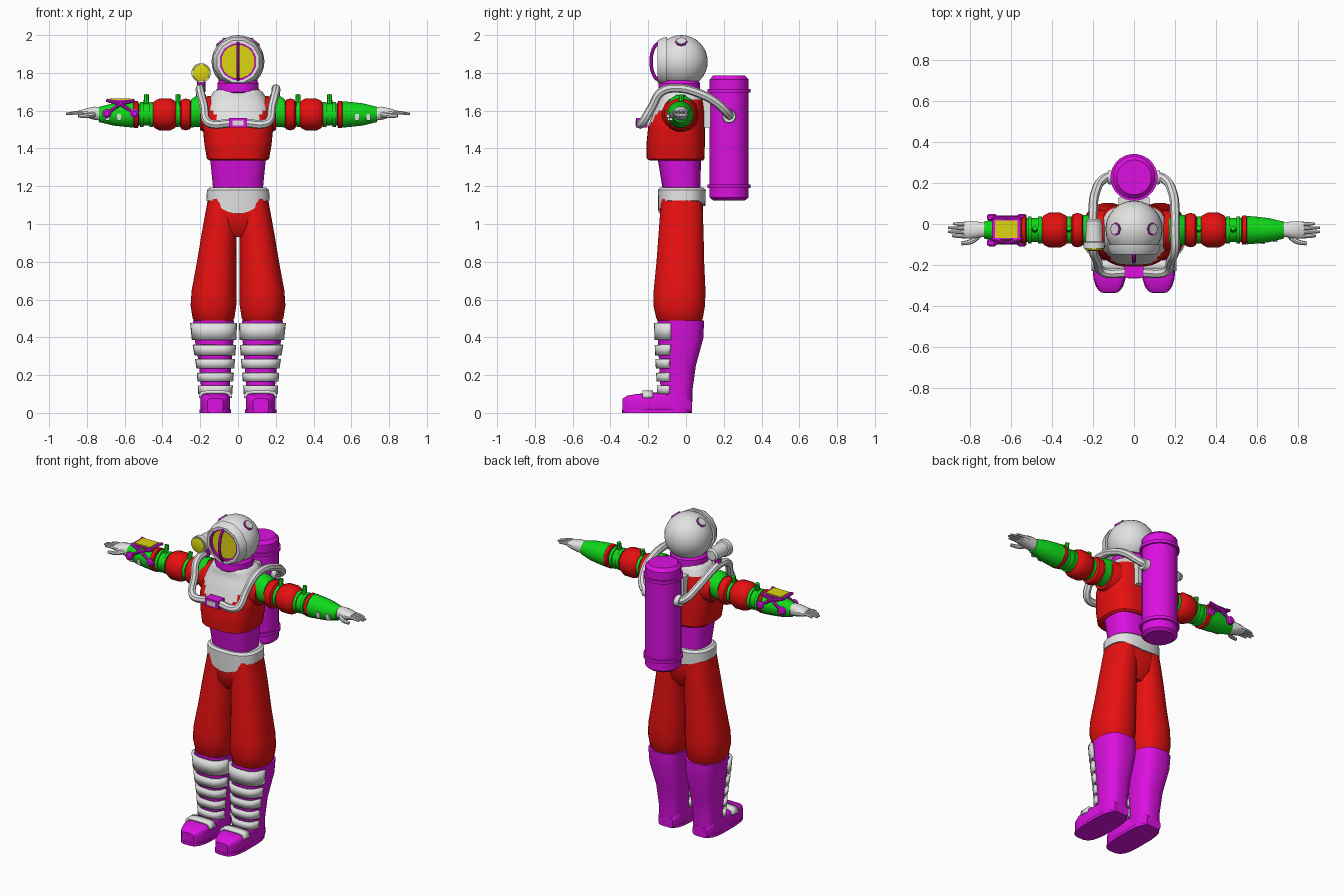
import bpy, bmesh, math
from mathutils import Vector, Matrix

old = bpy.data.objects.get("Cube")
if old:
    bpy.data.objects.remove(old, do_unlink=True)


def material(name, rgb):
    mat = bpy.data.materials.new(name)
    mat.use_nodes = True
    mat.diffuse_color = (*rgb, 1)
    mat.node_tree.nodes["Principled BSDF"].inputs["Base Color"].default_value = (*rgb, 1)
    return mat


RED = material("suit red", (0.8, 0.005, 0.005))
WHITE = material("shell white", (0.76, 0.76, 0.76))
MAGENTA = material("rubber magenta", (0.72, 0.005, 0.76))
GREEN = material("sleeve green", (0.005, 0.7, 0.01))
YELLOW = material("glass yellow", (0.72, 0.66, 0.005))


def finish(name, bm, *mats, angle=35):
    """Turn a bmesh into a named object with smooth faces and sharp edges."""
    bmesh.ops.recalc_face_normals(bm, faces=bm.faces)
    mesh = bpy.data.meshes.new(name)
    bm.to_mesh(mesh)
    bm.free()
    mesh.shade_smooth()
    mesh.set_sharp_from_angle(angle=math.radians(angle))
    for mat in mats:
        mesh.materials.append(mat)
    ob = bpy.data.objects.new(name, mesh)
    bpy.context.collection.objects.link(ob)
    return ob


def loft_mesh(axis, rings, n=20, p=2.0, steps=1, closed=False):
    """Join superellipse rings (position, centre u, centre v, radius u, radius v)."""
    full = []
    for a, b in zip(rings, rings[1:]):
        full += [[s + (t - s) * k / steps for s, t in zip(a, b)] for k in range(steps)]
    full.append(rings[-1])
    bm = bmesh.new()
    loops = []
    for pos, cu, cv, ru, rv in full:
        loop = []
        for i in range(n):
            t = math.tau * (i + 0.5) / n
            c, s = math.cos(t), math.sin(t)
            u = cu + ru * math.copysign(abs(c) ** (2 / p), c)
            v = cv + rv * math.copysign(abs(s) ** (2 / p), s)
            co = {"x": (pos, u, v), "y": (u, pos, v), "z": (u, v, pos)}[axis]
            loop.append(bm.verts.new(co))
        loops.append(loop)
    pairs = list(zip(loops, loops[1:]))
    if closed:
        pairs.append((loops[-1], loops[0]))
    else:
        bm.faces.new(loops[0])
        bm.faces.new(loops[-1])
    for a, b in pairs:
        for i in range(n):
            j = (i + 1) % n
            bm.faces.new((a[i], a[j], b[j], b[i]))
    return bm


def loft(name, mat, axis, rings, **kw):
    return finish(name, loft_mesh(axis, rings, **kw), mat)


def turned(name, mat, axis, u, v, profile, **kw):
    return loft(name, mat, axis, [(a, u, v, r, r) for a, r in profile], **kw)


def box(name, mat, centre, size):
    bm = bmesh.new()
    bmesh.ops.create_cube(bm, size=1, matrix=Matrix.Translation(centre) @ Matrix.Diagonal((*size, 1)))
    return finish(name, bm, mat)


def tube(name, mat, points, radius, smooth=True, tip=1.0):
    """Round tube through the points; a smaller tip makes it taper."""
    curve = bpy.data.curves.new(name, "CURVE")
    curve.dimensions = "3D"
    curve.bevel_depth, curve.bevel_resolution, curve.resolution_u = radius, 2, 6
    curve.use_fill_caps = True
    spline = curve.splines.new("BEZIER" if smooth else "POLY")
    pts = spline.bezier_points if smooth else spline.points
    pts.add(len(points) - 1)
    for i, (pt, co) in enumerate(zip(pts, points)):
        pt.co = co if smooth else (*co, 1)
        pt.radius = 1 + (tip - 1) * i / (len(points) - 1)
        if smooth:
            pt.handle_left_type = pt.handle_right_type = "AUTO"
    temp = bpy.data.objects.new(name + "_path", curve)
    bpy.context.collection.objects.link(temp)
    mesh = bpy.data.meshes.new_from_object(temp.evaluated_get(bpy.context.evaluated_depsgraph_get()))
    bpy.data.objects.remove(temp)
    bm = bmesh.new()
    bm.from_mesh(mesh)
    bpy.data.meshes.remove(mesh)
    return finish(name, bm, mat)


# Helmet: sphere cut flat at the front, framed round window, guard bar
bm = bmesh.new()
bmesh.ops.create_uvsphere(bm, u_segments=24, v_segments=16, radius=0.14,
                          matrix=Matrix.Translation((0, -0.025, 1.86)))
bmesh.ops.bisect_plane(bm, geom=bm.verts[:] + bm.edges[:] + bm.faces[:],
                       plane_co=(0, -0.115, 0), plane_no=(0, -1, 0), clear_outer=True)
finish("helmet", bm, WHITE)
turned("window_frame", WHITE, "y", 0, 1.86,
       [(-0.10, 0.134), (-0.125, 0.13), (-0.15, 0.115), (-0.15, 0.1), (-0.10, 0.1)], n=12, closed=True)
turned("window_rim", MAGENTA, "y", 0, 1.86,
       [(-0.11, 0.105), (-0.145, 0.105), (-0.145, 0.09), (-0.11, 0.09)], n=16, closed=True)
turned("window_glass", YELLOW, "y", 0, 1.86, [(-0.11, 0.1), (-0.13, 0.1)], n=16)
arc = [math.pi * k / 8 for k in range(9)]
tube("window_guard", MAGENTA,
     [(0, -0.135 - 0.05 * math.sin(t), 1.86 + 0.1 * math.cos(t)) for t in arc], 0.009)
turned("neck_collar", MAGENTA, "z", 0, -0.035,
       [(1.69, 0.1), (1.70, 0.112), (1.745, 0.112), (1.76, 0.1)], n=16)

# Torso: white yoke above a red body, split by height and width
bm = loft_mesh("z", [(1.335, 0, -0.05, 0.15, 0.14), (1.345, 0, -0.055, 0.165, 0.153),
                     (1.42, 0, -0.055, 0.178, 0.155), (1.52, 0, -0.05, 0.188, 0.15),
                     (1.6, 0, -0.035, 0.178, 0.135), (1.66, 0, -0.025, 0.155, 0.118),
                     (1.7, 0, -0.03, 0.13, 0.105), (1.715, 0, -0.035, 0.1, 0.09)],
               n=40, p=2.7, steps=4)
for f in bm.faces:
    c = f.calc_center_median()
    limit = 1.51 + 1.2 * max(0, abs(c.x) - 0.07) if c.y < -0.03 else 1.66
    f.material_index = int(c.z > limit)
finish("torso", bm, RED, WHITE)
loft("waist", MAGENTA, "z", [(1.16, 0, -0.022, 0.13, 0.098), (1.34, 0, -0.035, 0.148, 0.115)], n=24, p=2.8)

# Belt with a lower edge that dips at the front and back
bm = loft_mesh("z", [(1.125, 0, -0.022, 0.168, 0.125), (1.18, 0, -0.022, 0.165, 0.127),
                     (1.192, 0, -0.022, 0.15, 0.115)], n=40, p=2.5)
for v in bm.verts:
    if v.co.z < 1.13:
        dip = 0.07 if v.co.y < -0.02 else 0.03
        v.co.z -= dip * max(0, 1 - (v.co.x / 0.14) ** 2)
finish("belt", bm, WHITE)
loft("trouser_seat", RED, "z", [(0.93, 0, -0.025, 0.06, 0.07), (0.98, 0, -0.025, 0.14, 0.105),
                                (1.06, 0, -0.025, 0.172, 0.115), (1.15, 0, -0.022, 0.158, 0.112)],
     n=28, p=2.5)

# Air tank on the back with banded ends and a mounting plate
turned("air_tank", MAGENTA, "z", 0, 0.228,
       [(1.125, 0.085), (1.14, 0.104), (1.19, 0.104), (1.19, 0.115), (1.21, 0.115), (1.21, 0.104),
        (1.695, 0.104), (1.695, 0.115), (1.715, 0.115), (1.715, 0.104), (1.765, 0.104), (1.785, 0.085)], n=24)
box("tank_mount", WHITE, (0, 0.105, 1.59), (0.15, 0.05, 0.16))

# Chest connector and shoulder lamp
box("hose_connector", MAGENTA, (0, -0.235, 1.535), (0.095, 0.06, 0.05))
box("connector_plate", WHITE, (0, -0.263, 1.535), (0.06, 0.008, 0.028))
turned("lamp_body", WHITE, "y", -0.195, 1.80,
       [(0.025, 0.03), (0.015, 0.04), (-0.085, 0.043), (-0.09, 0.052), (-0.12, 0.052)], n=16)
turned("lamp_glass", YELLOW, "y", -0.195, 1.80, [(-0.115, 0.046), (-0.126, 0.044), (-0.132, 0.025)], n=16)
tube("lamp_bracket", MAGENTA, [(-0.195, -0.04, 1.70), (-0.195, -0.04, 1.77)], 0.022, smooth=False)

# Shin guards follow the boot shaft
SHAFT = [(0.01, 0.12, -0.055, 0.073, 0.088), (0.12, 0.12, -0.05, 0.075, 0.085),
         (0.25, 0.12, -0.045, 0.086, 0.098), (0.4, 0.127, -0.028, 0.105, 0.122),
         (0.49, 0.13, -0.028, 0.11, 0.124)]


def shaft_ring(z, side, grow):
    for a, b in zip(SHAFT, SHAFT[1:]):
        if z <= b[0]:
            t = (z - a[0]) / (b[0] - a[0])
            _, cx, cy, rx, ry = [s + (e - s) * t for s, e in zip(a, b)]
            return (z, side * cx, cy, rx + grow, ry + grow)


def open_strap(name, axis, rings, drop, p):
    """Wrap a strap around a part and remove the side that the rule drops."""
    bm = loft_mesh(axis, rings, n=36, p=p)
    bmesh.ops.delete(bm, geom=[f for f in bm.faces if len(f.verts) > 4 or drop(f.calc_center_median())],
                     context="FACES")
    ob = finish(name, bm, WHITE)
    mod = ob.modifiers.new("thickness", "SOLIDIFY")
    mod.thickness, mod.offset = 0.016, -1


for side, label in ((1, "left_"), (-1, "right_")):
    # Legs
    loft(label + "trouser_leg", RED, "z",
         [(z, side * cx, cy, rx, ry) for z, cx, cy, rx, ry in (
             (0.485, 0.129, -0.033, 0.1, 0.115), (0.5, 0.13, -0.034, 0.111, 0.124),
             (0.57, 0.13, -0.036, 0.122, 0.138), (0.65, 0.127, -0.034, 0.119, 0.138),
             (0.8, 0.113, -0.03, 0.105, 0.127), (0.95, 0.1, -0.026, 0.093, 0.12),
             (1.06, 0.088, -0.024, 0.085, 0.114), (1.14, 0.08, -0.024, 0.078, 0.108))], n=24, p=2.3)
    loft(label + "boot_shaft", MAGENTA, "z", [shaft_ring(r[0], side, 0) for r in SHAFT], n=20, p=2.8)
    foot = [(0.033, 0.05, 0.03), (0, 0.07, 0.05), (-0.18, 0.076, 0.054), (-0.26, 0.079, 0.05),
            (-0.31, 0.062, 0.046), (-0.335, 0.042, 0.038)]
    loft(label + "boot_foot", MAGENTA, "y", [(y, side * 0.12, h, w, h) for y, w, h in foot], n=20, p=5)
    loft(label + "boot_sole", MAGENTA, "z",
         [(z, side * 0.12, -0.153, 0.084, 0.187) for z in (0, 0.018)], n=20, p=3.2)
    for k, (low, high) in enumerate(((0.385, 0.475), (0.305, 0.36), (0.235, 0.285), (0.165, 0.212), (0.1, 0.145))):
        open_strap(f"{label}shin_strap_{k + 1}", "z", [shaft_ring(z, side, 0.018) for z in (low, high)],
                   lambda c: c.y > -0.085, 2.8)
    open_strap(label + "foot_strap", "y", [(y, side * 0.12, 0.055, 0.088, 0.063) for y in (-0.23, -0.175)],
               lambda c: c.z < 0.06, 5)

    # Arms
    def arm(name, mat, profile, **kw):
        turned(label + name, mat, "x", -0.03, 1.58, [(side * x, r) for x, r in profile], **kw)
    arm("shoulder", RED, [(0.1, 0.1), (0.17, 0.098), (0.2, 0.085)], n=16)
    loft(label + "shoulder_cuff", GREEN, "x",
         [(side * x, -0.03, z, 0.076, r) for x, z, r in ((0.17, 1.6, 0.088), (0.215, 1.598, 0.088), (0.25, 1.585, 0.076))],
         n=12)
    arm("upper_sleeve", GREEN, [(0.2, 0.062), (0.56, 0.06)], n=12)
    arm("shoulder_pad", RED, [(0.245, 0.065), (0.255, 0.08), (0.278, 0.086), (0.298, 0.08), (0.308, 0.065)], n=16)
    arm("elbow_pad", RED, [(0.325, 0.062), (0.335, 0.074), (0.36, 0.087), (0.415, 0.087), (0.44, 0.074), (0.45, 0.062)], n=16)
    for k, x in enumerate((0.318, 0.46, 0.51)):
        arm(f"sleeve_ring_{k + 1}", GREEN, [(x - 0.009, 0.068), (x + 0.009, 0.068)], n=12)
    arm("wrist_ring", RED, [(0.525, 0.06), (0.53, 0.073), (0.55, 0.073), (0.555, 0.06)], n=12)
    arm("forearm", GREEN, [(0.552, 0.072), (0.6, 0.068), (0.66, 0.061), (0.735, 0.042)], n=12)
    for x in (0.318, 0.485):
        tube(label + "sleeve_peg", GREEN,
             [(side * x, -0.03, 1.63), (side * x, -0.02, 1.685)], 0.015, smooth=False, tip=0.85)
    for x, y in ((0.63, -0.088), (0.69, -0.078)):
        box(label + "cuff_button", WHITE, (side * x, y, 1.565), (0.022, 0.02, 0.035))

    # Hands
    loft(label + "palm", WHITE, "x",
         [(side * x, -0.028, z, w, h) for x, z, w, h in (
             (0.72, 1.583, 0.034, 0.037), (0.76, 1.586, 0.04, 0.036), (0.8, 1.588, 0.044, 0.026),
             (0.832, 1.587, 0.04, 0.016))], n=12, p=2.4)
    for k, length in enumerate((0.89, 0.91, 0.91, 0.885)):
        y = -0.058 + 0.02 * k
        tube(f"{label}finger_{k + 1}", WHITE,
             [(side * 0.8, y, 1.588), (side * 0.86, y - 0.002, 1.589), (side * length, y, 1.583)], 0.012, tip=0.5)
    tube(label + "thumb", WHITE, [(side * 0.755, -0.045, 1.582), (side * 0.79, -0.082, 1.575),
                                  (side * 0.845, -0.096, 1.572)], 0.017, tip=0.55)

    # Air hose from the tank over the shoulder to the chest
    path = ((0.09, 0.23, 1.57), (0.14, 0.225, 1.58), (0.19, 0.15, 1.65), (0.2, 0.06, 1.695),
            (0.2, -0.04, 1.718), (0.2, -0.13, 1.7), (0.18, -0.18, 1.62), (0.165, -0.225, 1.545),
            (0.14, -0.238, 1.53), (0.04, -0.238, 1.535))
    tube(label + "air_hose", WHITE, [(side * x, y, z) for x, y, z in path], 0.023)
    turned(label + "hose_socket", WHITE, "x", 0.228, 1.57, [(side * 0.09, 0.038), (side * 0.128, 0.034)], n=12)

    # Small round ports on top of the helmet
    out = Vector((side * 0.09, 0.0, 0.105)).normalized()
    base = Vector((0, -0.025, 1.86))
    tube(label + "helmet_port_rim", MAGENTA, [base + out * 0.12, base + out * 0.141], 0.032, smooth=False)
    tube(label + "helmet_port", WHITE, [base + out * 0.12, base + out * 0.145], 0.026, smooth=False)

# Wrist device on the right forearm
box("device_tray", MAGENTA, (-0.625, -0.025, 1.652), (0.14, 0.1, 0.01))
box("device_screen", YELLOW, (-0.625, -0.025, 1.66), (0.11, 0.085, 0.008))
for y in (-0.092, 0.032):
    for x in (-0.695, -0.548):
        tube("device_strut", MAGENTA, [(x, y, 1.585), (-0.622, y, 1.635), (2 * -0.622 - x, y * 0.8, 1.655)],
             0.009, smooth=False)
        turned("device_knob", MAGENTA, "y", x, 1.585,
               [(y - 0.018, 0.014), (y - 0.01, 0.024), (y + 0.01, 0.024), (y + 0.018, 0.014)], n=12)
